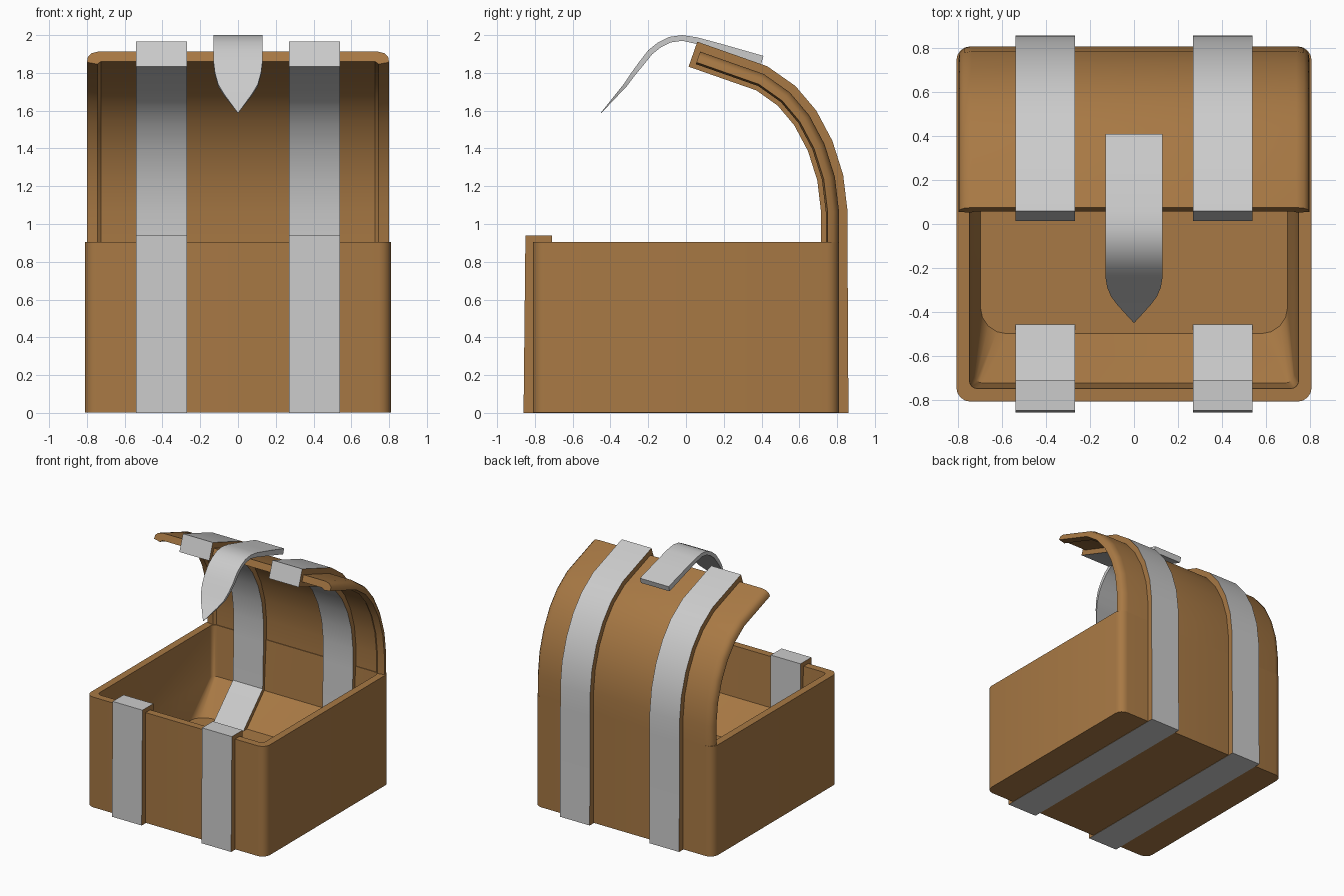
import bpy, bmesh, math
from mathutils import Vector

if "Cube" in bpy.data.objects:
    bpy.data.objects.remove(bpy.data.objects["Cube"])


def material(name, colour):
    m = bpy.data.materials.new(name)
    m.diffuse_color = (*colour, 1)
    m.use_nodes = True
    m.node_tree.nodes["Principled BSDF"].inputs["Base Color"].default_value = m.diffuse_color
    return m


brown = material("brown", (0.39, 0.19, 0.058))
grey = material("grey", (0.8, 0.8, 0.8))


def loft(name, rings, mats, angle=35, brown_sides=False):
    """Skin a list of equal-sized closed rings and cap both ends."""
    bm = bmesh.new()
    loops = [[bm.verts.new(p) for p in ring] for ring in rings]
    n = len(loops[0])
    for a, b in zip(loops, loops[1:]):
        for i in range(n):
            j = (i + 1) % n
            bm.faces.new((a[i], a[j], b[j], b[i]))
    bm.faces.new(loops[0][::-1])
    bm.faces.new(loops[-1])
    bmesh.ops.recalc_face_normals(bm, faces=bm.faces)
    if brown_sides:
        for f in bm.faces:
            f.normal_update()
            f.material_index = int(abs(f.normal.x) > 0.9)
    mesh = bpy.data.meshes.new(name)
    bm.to_mesh(mesh)
    bm.free()
    for m in mats:
        mesh.materials.append(m)
    ob = bpy.data.objects.new(name, mesh)
    bpy.context.collection.objects.link(ob)
    bpy.ops.object.select_all(action='DESELECT')
    ob.select_set(True)
    bpy.context.view_layer.objects.active = ob
    bpy.ops.object.shade_smooth_by_angle(angle=math.radians(angle))
    return ob


def rounded_rect(hx, hy, r, z, steps=4):
    pts = []
    for k, (sx, sy) in enumerate(((1, 1), (-1, 1), (-1, -1), (1, -1))):
        for s in range(steps + 1):
            a = math.radians(90 * (k + s / steps))
            pts.append((sx * (hx - r) + r * math.cos(a), sy * (hy - r) + r * math.sin(a), z))
    return pts


def normals(path):
    """Outward normals of the lid curve, which runs up and forward."""
    out = []
    for i in range(len(path)):
        a, b = path[max(i - 1, 0)], path[min(i + 1, len(path) - 1)]
        t = (b - a).normalized()
        out.append(Vector((t.y, -t.x)))
    return out


# Box: outer wall, rim, inner wall, sloping scoop down to the floor
loft("box_body", [rounded_rect(0.81, 0.81, 0.065, 0.003),
                  rounded_rect(0.81, 0.81, 0.065, 0.905),
                  rounded_rect(0.75, 0.75, 0.035, 0.905),
                  rounded_rect(0.73, 0.725, 0.04, 0.50),
                  rounded_rect(0.70, 0.50, 0.12, 0.27)], [brown])

# Lid curve (y, z), measured on the outside of the straps
curve = [Vector(p) for p in ((0.855, 0.90), (0.855, 1.07), (0.832, 1.26), (0.775, 1.44),
                             (0.69, 1.60), (0.58, 1.73), (0.43, 1.835), (0.06, 1.965))]
norm = normals(curve)

# Lid: curved shell with rounded side edges
half = [(0.74, 0.045), (0.775, 0.054), (0.795, 0.075), (0.80, 0.105),
        (0.745, 0.115), (0.725, 0.10)]
section = half + [(-x, d) for x, d in reversed(half)]
lid_curve = curve[:-1] + [curve[-1] + Vector((0.03, -0.01))]
loft("lid", [[(x, *(p - n * d)) for x, d in section] for p, n in zip(lid_curve, norm)], [brown])

# Two straps wrapping the box and lid, inside and out
inner = [p - n * 0.14 for p, n in zip(curve, norm)]
profile = [(-0.71, 0.94), (-0.85, 0.94), (-0.86, 0.0), (0.86, 0.0)]
profile += [tuple(p) for p in curve]
profile += [tuple(p) for p in reversed(inner)]
profile += [(0.705, 0.52), (0.47, 0.285), (0.44, 0.25), (-0.44, 0.25), (-0.47, 0.285), (-0.71, 0.52)]
for side, label in ((-1, "left"), (1, "right")):
    loft("strap_" + label, [[(side * x, *p) for p in profile] for x in (0.27, 0.54)],
         [grey, brown], brown_sides=True)

# Clasp: bent tongue narrowing to a point (y, z, half width, thickness)
clasp = [(0.41, 1.89, 0.13, 0.045), (0.20, 1.95, 0.13, 0.04), (0.06, 1.988, 0.13, 0.035),
         (-0.02, 2.0, 0.13, 0.03), (-0.09, 1.99, 0.13, 0.03), (-0.15, 1.96, 0.13, 0.03),
         (-0.20, 1.92, 0.13, 0.03), (-0.25, 1.855, 0.129, 0.028), (-0.29, 1.80, 0.122, 0.024),
         (-0.33, 1.74, 0.105, 0.02), (-0.37, 1.69, 0.075, 0.014), (-0.45, 1.59, 0.002, 0.003)]
cn = normals([Vector(c[:2]) for c in clasp])
loft("clasp", [[(-w, y, z), (w, y, z), (w, y - n.x * t, z - n.y * t), (-w, y - n.x * t, z - n.y * t)]
               for (y, z, w, t), n in zip(clasp, cn)], [grey])
